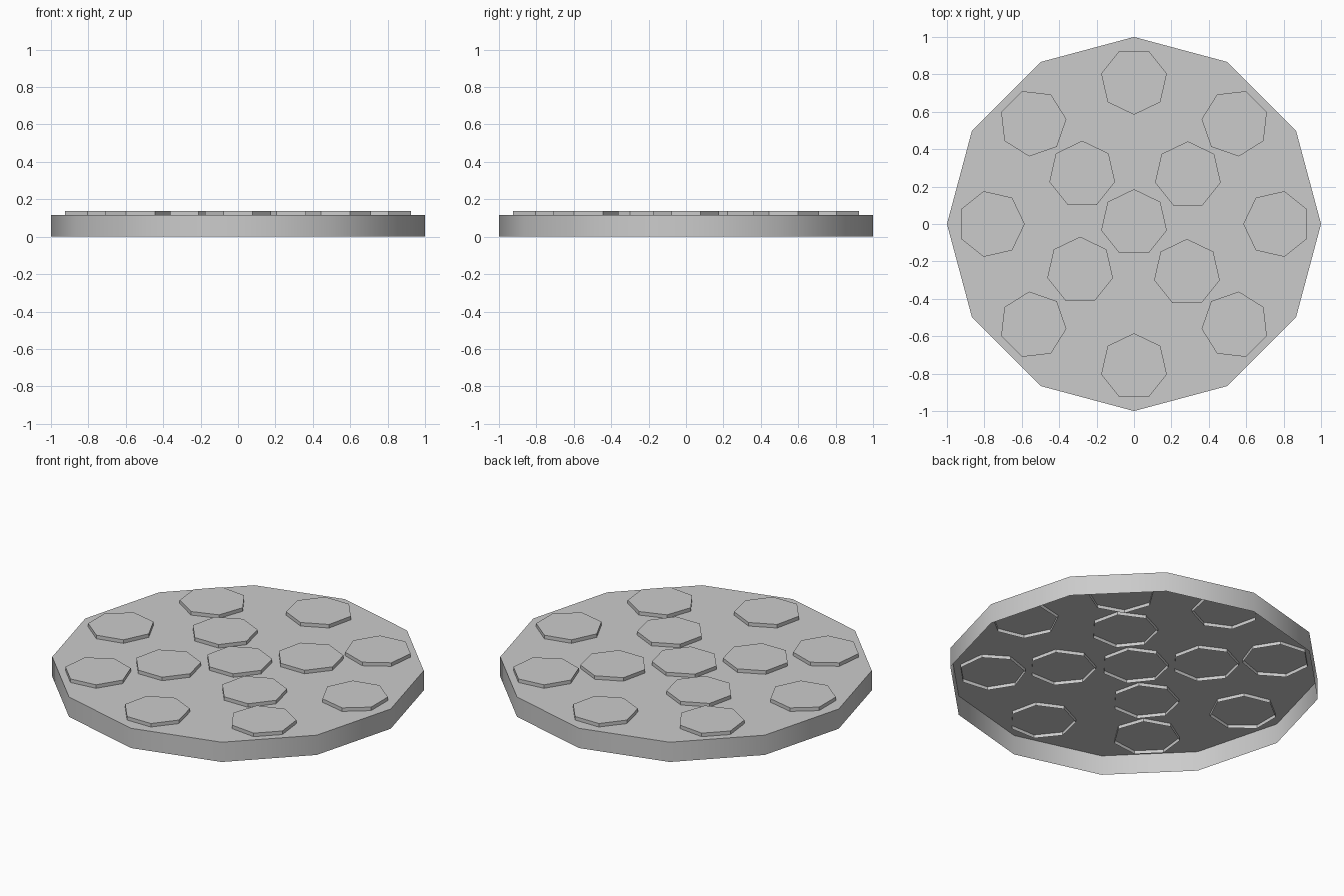
import bpy
from math import pi, cos, sin, radians

if "Cube" in bpy.data.objects:
    bpy.data.objects.remove(bpy.data.objects["Cube"])

PLATE_TOP = 0.117
STUD_R, STUD_LOW, STUD_TOP = 0.18, 0.097, 0.138


def open_cap(name, cx, cy, radius, sides, turn, low, top):
    """Prism with side walls and a top, open underneath."""
    ring = [(cx + radius * cos(turn + 2 * pi * i / sides),
             cy + radius * sin(turn + 2 * pi * i / sides)) for i in range(sides)]
    verts = [(x, y, low) for x, y in ring] + [(x, y, top) for x, y in ring]
    faces = [(i, (i + 1) % sides, sides + (i + 1) % sides, sides + i)
             for i in range(sides)]
    faces.append(tuple(range(sides, 2 * sides)))
    mesh = bpy.data.meshes.new(name)
    mesh.from_pydata(verts, [], faces)
    obj = bpy.data.objects.new(name, mesh)
    bpy.context.collection.objects.link(obj)
    return obj


# Twelve-sided plate: smooth rim, crisp top edge
plate = open_cap("round_plate", 0, 0, 1.0, 12, 0, 0, PLATE_TOP)
plate.select_set(True)
bpy.context.view_layer.objects.active = plate
bpy.ops.object.shade_smooth_by_angle(angle=radians(40))

# Outer ring of seven-sided studs, each with a corner facing the middle
for k in range(8):
    a = k * pi / 4
    open_cap(f"outer_stud_{k + 1}", 0.764 * cos(a), 0.764 * sin(a),
             STUD_R, 7, a + pi, STUD_LOW, STUD_TOP)

# Middle stud and four inner studs, placed slightly unevenly
for k, (x, y) in enumerate([(0, 0.006), (0.288, 0.262), (-0.277, 0.265),
                            (-0.288, -0.248), (0.283, -0.26)]):
    open_cap("centre_stud" if k == 0 else f"inner_stud_{k}", x, y,
             STUD_R, 7, pi / 2, STUD_LOW, STUD_TOP)
